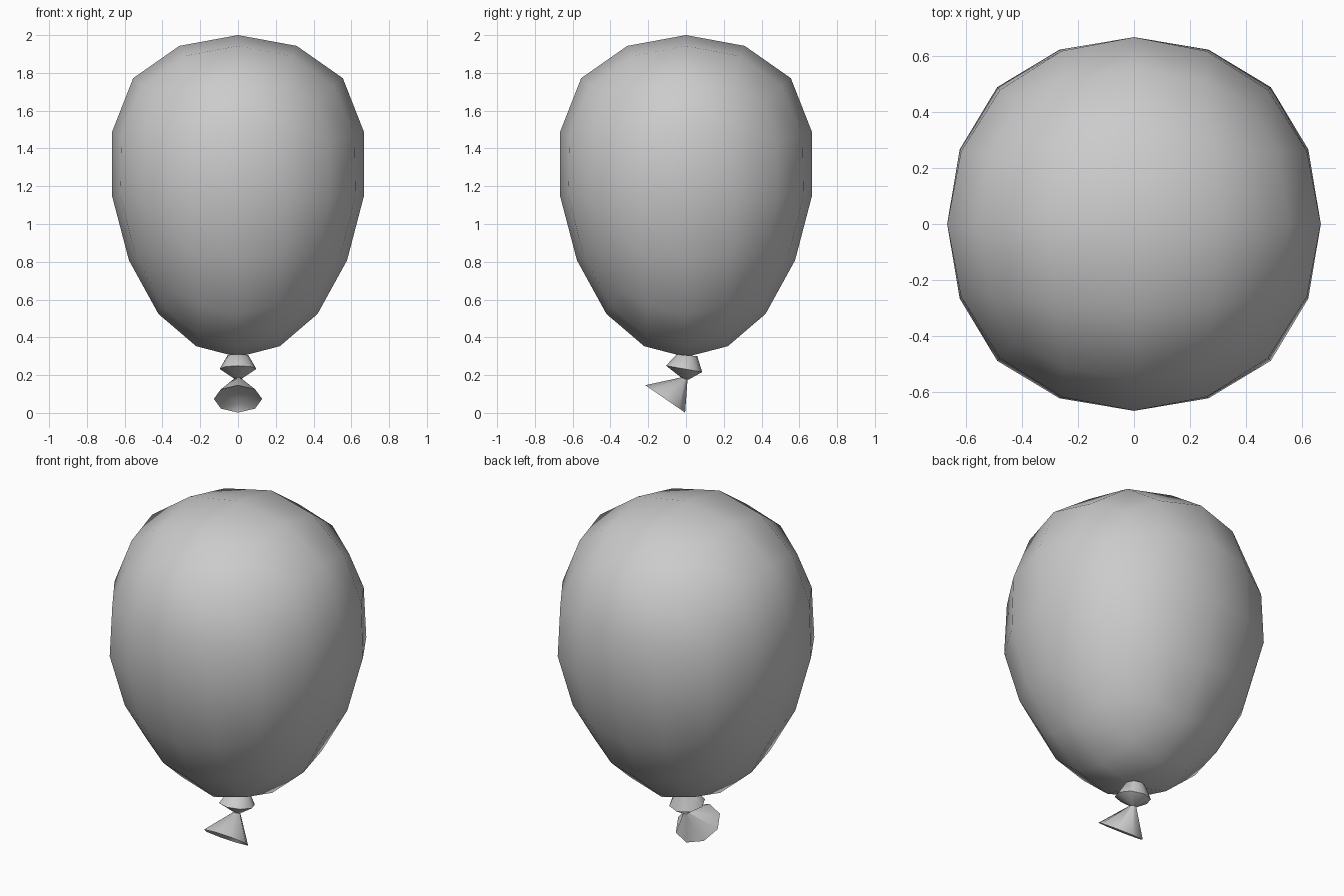
import bpy, bmesh
from math import sin, cos, pi, radians

if "Cube" in bpy.data.objects:
    bpy.data.objects.remove(bpy.data.objects["Cube"])


def make_object(name, bm):
    bmesh.ops.recalc_face_normals(bm, faces=bm.faces)
    mesh = bpy.data.meshes.new(name)
    bm.to_mesh(mesh)
    bm.free()
    obj = bpy.data.objects.new(name, mesh)
    bpy.context.collection.objects.link(obj)
    return obj


def smooth(obj, angle):
    bpy.ops.object.select_all(action='DESELECT')
    obj.select_set(True)
    bpy.context.view_layer.objects.active = obj
    bpy.ops.object.shade_smooth_by_angle(angle=radians(angle))


def add_ring(bm, y, z, r, tilt):
    """Octagon around (0, y, z), tilted about the x axis."""
    t = radians(tilt)
    return [bm.verts.new((r * cos(k * pi / 4),
                          y + r * sin(k * pi / 4) * cos(t),
                          z + r * sin(k * pi / 4) * sin(t))) for k in range(8)]


def bridge(bm, a, b):
    for k in range(8):
        n = (k + 1) % 8
        bm.faces.new((a[k], a[n], b[n], b[k]))


# Balloon body: tapered cube rounded by two subdivision levels
bm = bmesh.new()
bmesh.ops.create_cube(bm, size=2)
for v in bm.verts:
    half = 0.966 if v.co.z > 0 else 0.552
    v.co = (v.co.x * half, v.co.y * half, 1.148 + v.co.z * 0.97)
body = make_object("balloon_body", bm)
sub = body.modifiers.new("rounding", 'SUBSURF')
sub.levels = sub.render_levels = 2
sub.use_limit_surface = False
for p in body.data.polygons:
    p.use_smooth = True

# Knot: bulging tilted octagon between the body and the pinch
bm = bmesh.new()
rings = [add_ring(bm, *spec) for spec in (
    (0.005, 0.305, 0.055, -5),
    (-0.01, 0.233, 0.097, -10),
    (-0.005, 0.180, 0.018, -15))]
bridge(bm, rings[0], rings[1])
bridge(bm, rings[1], rings[2])
bm.faces.new(rings[0])
bm.faces.new(rings[2])
smooth(make_object("knot", bm), 60)

# Tail: flared cone tilted forward, with a hollow mouth
bm = bmesh.new()
neck = add_ring(bm, -0.005, 0.186, 0.014, -15)
rim = add_ring(bm, -0.11, 0.074, 0.128, -34.5)
bridge(bm, neck, rim)
bm.faces.new(neck)
mouth = bm.verts.new((0, -0.012, 0.05))
for k in range(8):
    bm.faces.new((rim[k], rim[(k + 1) % 8], mouth))
smooth(make_object("tail", bm), 50)
